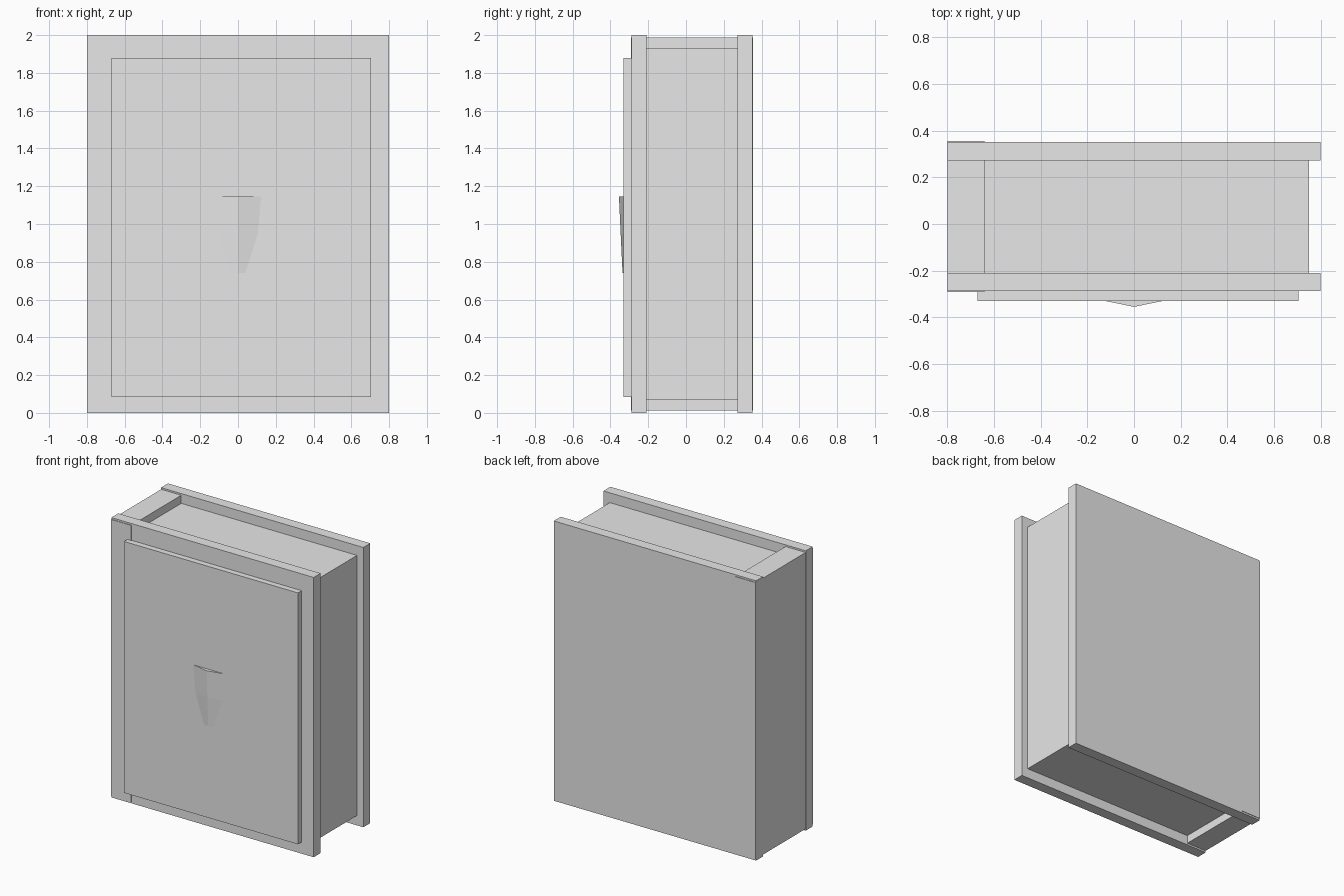
import bpy
import bmesh
from mathutils import Vector

if "Cube" in bpy.data.objects:
    bpy.data.objects.remove(bpy.data.objects["Cube"], do_unlink=True)

# One plain grey for every part
grey = bpy.data.materials.new("plain_grey")
grey.use_nodes = True
grey.diffuse_color = (0.8, 0.8, 0.8, 1)
grey.node_tree.nodes["Principled BSDF"].inputs["Base Color"].default_value = (0.8, 0.8, 0.8, 1)


def add_object(name, bm):
    bmesh.ops.recalc_face_normals(bm, faces=bm.faces)
    mesh = bpy.data.meshes.new(name)
    bm.to_mesh(mesh)
    bm.free()
    mesh.materials.append(grey)
    obj = bpy.data.objects.new(name, mesh)
    bpy.context.collection.objects.link(obj)
    return obj


def box(name, low, high):
    low, high = Vector(low), Vector(high)
    bm = bmesh.new()
    bmesh.ops.create_cube(bm, size=1)
    for v in bm.verts:
        v.co = (low + high) / 2 + v.co * (high - low)
    return add_object(name, bm)


# Covers, spine and recessed page block
box("front_cover", (-0.8, -0.288, 0), (0.8, -0.21, 2))
box("back_cover", (-0.8, 0.273, 0), (0.8, 0.351, 2))
box("spine", (-0.799, -0.292, 0.012), (-0.64, 0.355, 1.988))
box("page_block", (-0.7, -0.23, 0.07), (0.75, 0.29, 1.93))

# Raised panel on the front cover
box("front_panel", (-0.67, -0.33, 0.083), (0.705, -0.27, 1.88))

# Tapering ridged emblem, lofted from three-sided sections
bm = bmesh.new()
sections = []
for z, half_width, ridge in ((1.145, 0.122, -0.355), (0.95, 0.105, -0.346), (0.74, 0.038, -0.336)):
    corners = ((-half_width, -0.33), (0, ridge), (half_width, -0.33))
    sections.append([bm.verts.new((x, y, z)) for x, y in corners])
for upper, lower in zip(sections, sections[1:]):
    for i in range(3):
        j = (i + 1) % 3
        bm.faces.new((upper[i], upper[j], lower[j], lower[i]))
bm.faces.new(sections[0])
bm.faces.new(sections[-1])
add_object("ridged_emblem", bm)
